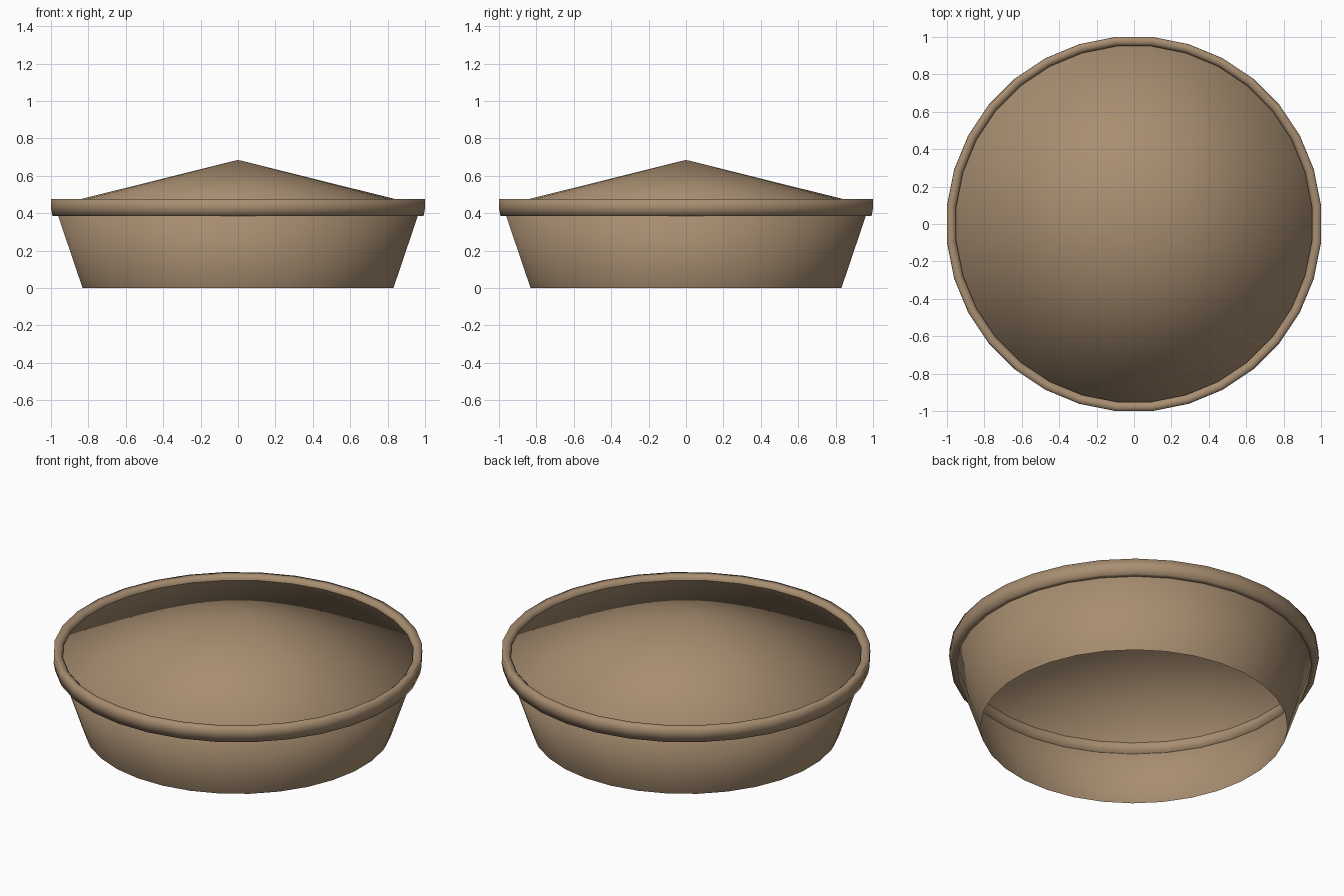
import bpy
import bmesh
import math

if "Cube" in bpy.data.objects:
    bpy.data.objects.remove(bpy.data.objects["Cube"])

SIDES = 32
STEP = 2 * math.pi / SIDES

clay = bpy.data.materials.new("warm tan clay")
clay.diffuse_color = (0.39, 0.27, 0.165, 1)
clay.use_nodes = True
clay.node_tree.nodes["Principled BSDF"].inputs["Base Color"].default_value = clay.diffuse_color


def lathe(name, profile, closed=False):
    """Spin (radius, z) points around z; a radius of 0 makes a single tip."""
    bm = bmesh.new()
    rings = []
    for r, z in profile:
        if r == 0:
            rings.append([bm.verts.new((0, 0, z))] * SIDES)
        else:
            rings.append([bm.verts.new((r * math.cos((i + 0.5) * STEP),
                                        r * math.sin((i + 0.5) * STEP), z))
                          for i in range(SIDES)])
    pairs = list(zip(rings, rings[1:]))
    if closed:
        pairs.append((rings[-1], rings[0]))
    for low, high in pairs:
        for i in range(SIDES):
            j = (i + 1) % SIDES
            corners = [low[i], low[j], high[j], high[i]]
            bm.faces.new(list(dict.fromkeys(corners))).smooth = True
    mesh = bpy.data.meshes.new(name)
    bm.to_mesh(mesh)
    bm.free()
    mesh.materials.append(clay)
    obj = bpy.data.objects.new(name, mesh)
    bpy.context.collection.objects.link(obj)
    return obj


# Flared wall, open below, running smoothly into the shallow conical top
lathe("wall_and_conical_top", [(0.835, 0), (0.985, 0.441), (0, 0.685)])

# Raised band around the widest edge
lathe("rim_band", [(0.955, 0.385), (0.997, 0.385), (1.005, 0.43),
                   (1.004, 0.475), (0.972, 0.475), (0.955, 0.46)], closed=True)
